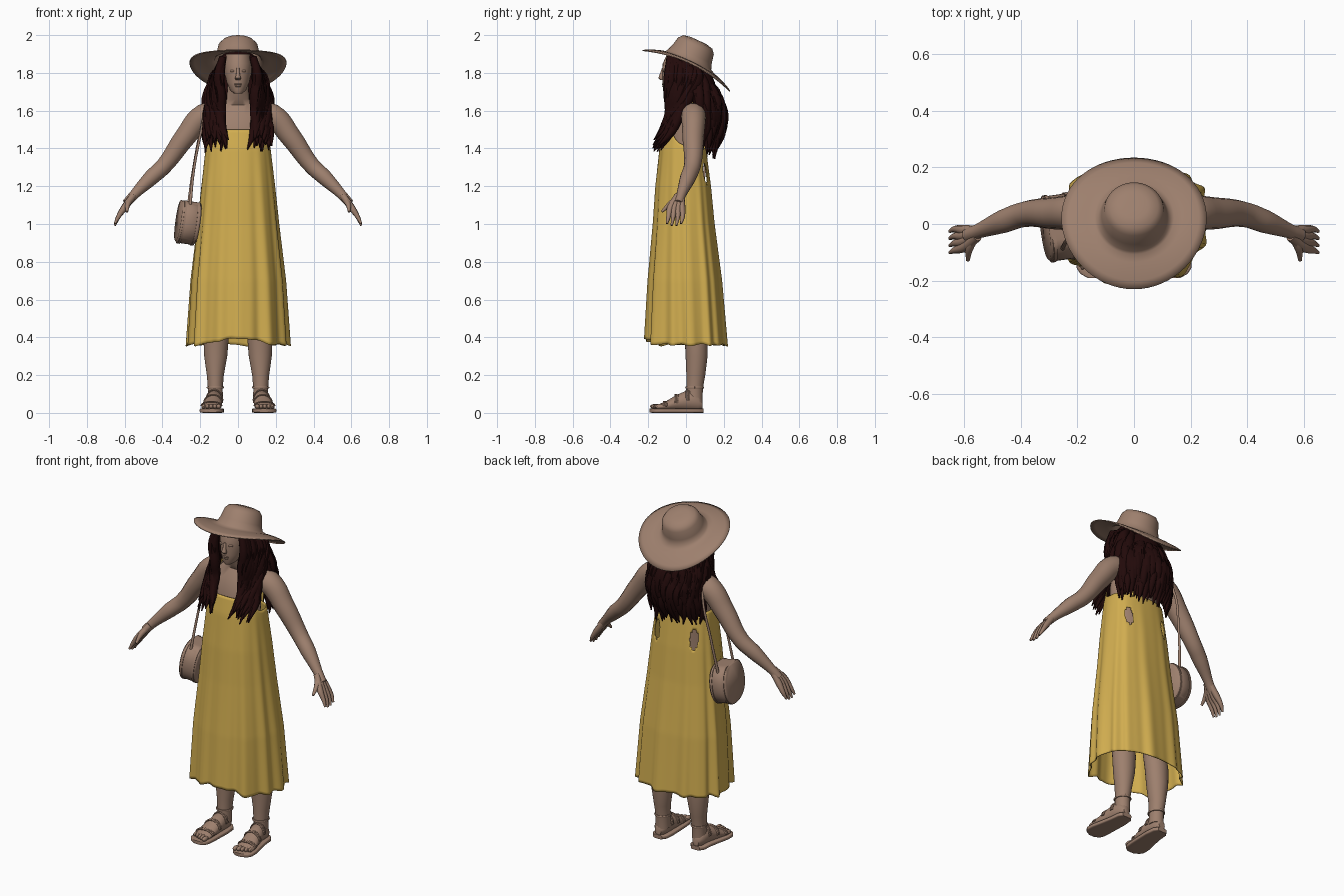
import bpy, bmesh, math, random
from math import sin, cos, pi, radians

random.seed(4)
cube = bpy.data.objects.get("Cube")
if cube:
    bpy.data.objects.remove(cube, do_unlink=True)


def material(name, rgb):
    m = bpy.data.materials.new(name)
    m.use_nodes = True
    m.diffuse_color = (*rgb, 1)
    for n in m.node_tree.nodes:
        if n.type == 'BSDF_PRINCIPLED':
            n.inputs["Base Color"].default_value = (*rgb, 1)
            n.inputs["Roughness"].default_value = 0.8
    return m


TAN = material("warm_tan", (.34, .215, .155))
YELLOW = material("dress_yellow", (.64, .42, .08))
DARK = material("dark_brown_hair", (.016, .003, .003))


def finish(name, mesh, mat, angle=50):
    ob = bpy.data.objects.new(name, mesh)
    bpy.context.collection.objects.link(ob)
    mesh.materials.clear()
    mesh.materials.append(mat)
    bpy.ops.object.select_all(action='DESELECT')
    ob.select_set(True)
    bpy.context.view_layer.objects.active = ob
    bpy.ops.object.shade_smooth_by_angle(angle=radians(angle))
    return ob


def skin_rows(name, rows, mat, caps=(0, -1), angle=50, skip=None):
    """Bridge closed rows of points into one surface, leaving out skipped faces."""
    bm = bmesh.new()
    vs = [[bm.verts.new(p) for p in row] for row in rows]
    n = len(rows[0])
    for r0, r1 in zip(vs, vs[1:]):
        for i in range(n):
            j = (i + 1) % n
            if not (skip and skip(r0[i].co)):
                bm.faces.new((r0[i], r0[j], r1[j], r1[i]))
    for c in caps:
        bm.faces.new(vs[c])
    bmesh.ops.recalc_face_normals(bm, faces=bm.faces)
    mesh = bpy.data.meshes.new(name)
    bm.to_mesh(mesh)
    bm.free()
    return finish(name, mesh, mat, angle)


def power_of(v, e):
    return math.copysign(abs(v) ** e, v)


def loft(name, rings, mat, axis='z', power=2, n=28, side=1):
    """Rings are (x, y, z, half width, half height) across the axis."""
    rows = []
    for x, y, z, a, b in rings:
        row = []
        for k in range(n):
            t = 2 * pi * k / n
            u, v = a * power_of(cos(t), 2 / power), b * power_of(sin(t), 2 / power)
            d = {'x': (0, u, v), 'y': (u, 0, v), 'z': (u, v, 0)}[axis]
            row.append((side * (x + d[0]), y + d[1], z + d[2]))
        rows.append(row)
    return skin_rows(name, rows, mat)


def tubes(name, paths, mat, side=1, sides=2):
    """Smooth round tubes through (x, y, z, radius) points."""
    cu = bpy.data.curves.new(name, 'CURVE')
    cu.dimensions = '3D'
    cu.bevel_depth, cu.bevel_resolution = 1, sides
    cu.resolution_u, cu.use_fill_caps = 5, True
    for path in paths:
        sp = cu.splines.new('BEZIER')
        sp.bezier_points.add(len(path) - 1)
        for bp, (x, y, z, r) in zip(sp.bezier_points, path):
            bp.co, bp.radius = (side * x, y, z), r
            bp.handle_left_type = bp.handle_right_type = 'AUTO'
    tmp = bpy.data.objects.new(name + "_path", cu)
    bpy.context.collection.objects.link(tmp)
    dg = bpy.context.evaluated_depsgraph_get()
    mesh = bpy.data.meshes.new_from_object(tmp.evaluated_get(dg))
    bpy.data.objects.remove(tmp, do_unlink=True)
    return finish(name, mesh, mat, 60)


def ball(name, loc, size, mat):
    bm = bmesh.new()
    bmesh.ops.create_uvsphere(bm, u_segments=20, v_segments=12, radius=1)
    for v in bm.verts:
        v.co = [c + s * p for c, s, p in zip(loc, size, v.co)]
    mesh = bpy.data.meshes.new(name)
    bm.to_mesh(mesh)
    bm.free()
    return finish(name, mesh, mat)


# Body and head
loft("torso", [(0, 0, 1.0, .14, .085), (0, 0, 1.2, .13, .08), (0, -.01, 1.4, .145, .09),
               (0, -.005, 1.5, .15, .088), (0, .015, 1.58, .15, .078), (0, .03, 1.63, .11, .06),
               (0, .01, 1.66, .06, .06), (0, -.02, 1.76, .052, .055)], TAN)
loft("head", [(0, -.09, 1.69, .02, .024), (0, -.075, 1.705, .04, .046), (0, -.05, 1.75, .06, .075),
              (0, -.035, 1.8, .071, .091), (0, -.03, 1.85, .074, .093), (0, -.02, 1.9, .064, .08)], TAN)
loft("nose", [(0, -.122, 1.825, .007, .006), (0, -.13, 1.79, .01, .01),
              (0, -.132, 1.772, .016, .014), (0, -.128, 1.763, .012, .008)], TAN, n=16)
ball("upper_lip", (0, -.119, 1.74), (.022, .009, .006), TAN)
ball("lower_lip", (0, -.117, 1.73), (.019, .009, .006), TAN)

for s, word in ((1, "left_"), (-1, "right_")):
    ball(word + "eye", (s * .03, -.112, 1.81), (.013, .011, .007), TAN)
    # Arm and hand
    tubes(word + "arm", [[(.12, .038, 1.58, .058), (.18, .04, 1.572, .066), (.28, .038, 1.46, .057),
                          (.39, .034, 1.31, .045), (.46, .01, 1.245, .042),
                          (.55, -.025, 1.155, .026), (.59, -.04, 1.11, .024)]], TAN, s, 5)
    fingers = [[(.555, -.025 - .006 * i, 1.15, .019), (.605, -.021 - .021 * i, 1.082, .018),
                (.634, -.018 - .025 * i, 1.037, .012),
                (.652, -.026 - .025 * i, 1.002 - .01 * (i in (1, 2)), .006)] for i in range(4)]
    thumb = [(.56, -.04, 1.14, .018), (.583, -.085, 1.105, .015), (.588, -.128, 1.065, .007)]
    tubes(word + "hand", fingers + [thumb], TAN, s)
    # Leg, foot and sandal
    loft(word + "leg", [(.12, .045, .06, .04, .043), (.12, .046, .13, .039, .043), (.12, .052, .2, .045, .05),
                        (.118, .056, .3, .061, .058), (.116, .054, .4, .067, .061),
                        (.11, .035, .55, .064, .062), (.1, .01, .9, .085, .088)], TAN, side=s)
    foot = [(.125, .088, .045, .02, .025), (.125, .065, .055, .038, .045), (.125, .01, .065, .043, .056),
            (.132, -.05, .052, .048, .043), (.14, -.11, .036, .054, .023), (.142, -.15, .03, .052, .014)]
    loft(word + "foot", foot, TAN, 'y', side=s)
    for i in range(5):
        ball(word + "toe", (s * (.102 + .02 * i), -.166 + .007 * i, .034),
             (.013 - .001 * i, .024, .013), TAN)
    loft(word + "sandal_sole", [(x, y * 1.04, .012, a + .009, .012) for x, y, z, a, b in foot]
         + [(.14, -.176, .012, .05, .012), (.137, -.192, .012, .025, .01)], TAN, 'y', 5, side=s)
    straps = []
    for x, y, z, a, b in foot[2:5]:
        straps += [[(x + (a + .001) * cos(pi * k / 8), y + d, z + (b + .001) * sin(pi * k / 8), .0045)
                    for k in range(9)] for d in (-.007, 0, .007)]
    straps.append([(.12 + .041 * cos(pi * k / 8), .046 + .045 * sin(pi * k / 8), .135, .006)
                   for k in range(17)])
    tubes(word + "sandal_straps", straps, TAN, s, 1)
    tubes(word + "dress_strap", [[(.11, -.098, 1.47, .008), (.12, -.05, 1.58, .008), (.11, .02, 1.645, .008),
                                  (.1, .085, 1.58, .008), (.09, .1, 1.4, .008)]], YELLOW, s)

# Dress: flared sheet with folds that deepen toward the hem
# each entry: height, half width, front depth, back depth
shape = [(.3, .272, .222, .218), (.7, .247, .2, .186), (1.0, .214, .174, .149),
         (1.2, .194, .161, .131), (1.4, .172, .14, .106), (1.55, .145, .108, .08)]


def dress_size(z):
    for lo, hi in zip(shape, shape[1:]):
        if z <= hi[0]:
            f = (z - lo[0]) / (hi[0] - lo[0])
            return [p + (q - p) * f for p, q in zip(lo[1:], hi[1:])]


def cutout(co):
    return co.y > 0 and ((abs(co.x) - .122) / .022) ** 2 + ((co.z - 1.258) / .056) ** 2 < 1


ROWS, COLS = 64, 180
rows = []
for r in range(ROWS + 1):
    row = []
    for k in range(COLS):
        t = 2 * pi * k / COLS
        f = r / ROWS
        front = max(0, -sin(t))
        pleat = (cos(13 * t + .8 * sin(2 * t)) + .6 * cos(8 * t + 1) + .4 * cos(21 * t + 2)) / 1.5
        top = 1.42 + .08 * min(1, front * 1.7) ** 2
        hem = .36 + .035 * front ** 8 - .006 * pleat
        z = hem + (top - hem) * f
        w, yf, yb = dress_size(z)
        fold = 1 + .045 * (1 - f) ** .75 * pleat
        mid = .04 * (1 - f)
        bulge = .92 - .1 * f
        x = w * power_of(cos(t), bulge) * fold
        y = mid + (yb - mid if sin(t) > 0 else yf + mid) * power_of(sin(t), bulge) * fold
        row.append((x, y, z))
    rows.append(row)
dress = skin_rows("dress", rows, YELLOW, caps=(), angle=60, skip=cutout)
dress.modifiers.new("cloth", 'SOLIDIFY').thickness = .005

# Hair: solid core and scalp with wavy locks over them
ball("hair_core", (0, .075, 1.67), (.13, .09, .16), DARK)
ball("scalp", (0, .01, 1.855), (.104, .1, .065), DARK)


def lock(points, r):
    ph = random.uniform(0, 6)
    out = []
    for i, (x, y, z) in enumerate(points):
        wob = .01 * (i > 0)
        out.append((x + wob * sin(ph + 2.1 * i), y + wob * cos(ph + 1.7 * i), z,
                    r * (.75, 1, 1.05, 1, .85, .12)[i]))
    return out


back = []
for k in range(36):
    th = radians(-82 + 164 * k / 35)
    sx, cy = sin(th), cos(th)
    end = 1.34 + random.uniform(-.02, .05) + .04 * abs(sx)
    ring = [(.085, .03, .08, 1.86 - .11 * cy), (.135, .03, .118, 1.77 - .07 * cy),
            (.16, .035, .14, 1.67 - .03 * cy), (.168, .045, .148, 1.56),
            (.17, .055, .125, (1.56 + end) / 2), (.165, .06, .095, end)]
    back.append(lock([(a * sx, c + b * cy, z) for a, c, b, z in ring], .026))
tubes("back_hair", back, DARK, 1, 1)
for s, word in ((1, "left_"), (-1, "right_")):
    locks = []
    for k in range(18):
        u = k / 17
        end = 1.41 + random.uniform(-.03, .05)
        locks.append(lock([(.08 + .015 * u, -.085 + .14 * u, 1.885 - .06 * u),
                           (.096 + .027 * u, -.09 + .15 * u, 1.78),
                           (.098 + .05 * u, -.085 + .11 * u, 1.68), (.088 + .07 * u, -.09 + .055 * u, 1.58),
                           (.075 + .088 * u, -.125 + .045 * u, (1.58 + end) / 2),
                           (.06 + .12 * u, -.175 + .02 * u + .03 * random.random(), end)], .026))
    tubes(word + "front_hair", locks, DARK, s, 1)

# Sun hat: revolved crown and brim, sides curled up, tilted back
profile = [(.02, .171), (.05, .17), (.085, .162), (.104, .14), (.115, .09), (.127, .058),
           (.142, .047), (.17, .039), (.2, .028), (.23, .015), (.257, 0)]
hat_rows = [[(r * cos(2 * pi * k / 64), r * sin(2 * pi * k / 64) - .009 * (h > .05),
              h + .045 * cos(2 * pi * k / 64) ** 2 * max(0, (r - .12) / .137))
             for k in range(64)] for r, h in profile]
hat = skin_rows("sun_hat", hat_rows, TAN, caps=(0,))
hat.modifiers.new("felt", 'SOLIDIFY').thickness = .006
hat.location, hat.rotation_euler = (0, .002, 1.813), (radians(-25), 0, 0)

# Round shoulder bag with flattened top, rims and strap
pieces = [loft("bag_body", [(-.052, 0, 0, .108, .108), (-.044, 0, 0, .116, .118),
                            (.044, 0, 0, .116, .118), (.052, 0, 0, .108, .108)], TAN, 'x', 2.3, 40)]
for x in (-.036, .036):
    pieces.append(loft("bag_rim", [(x - .006, 0, 0, .12, .122), (x + .006, 0, 0, .12, .122)],
                       TAN, 'x', 2.3, 40))
for ob in pieces:
    for v in ob.data.vertices:
        v.co.z = min(v.co.z, .108)
    ob.location = (-.265, -.012, 1.012)
    ob.rotation_euler = (0, radians(8), radians(8))
tubes("bag_strap", [[(-.255, -.09, 1.08, .008), (-.235, -.055, 1.28, .007), (-.2, -.035, 1.47, .007),
                     (-.165, 0, 1.63, .007), (-.155, .05, 1.648, .007), (-.185, .107, 1.55, .007),
                     (-.235, .1, 1.3, .007), (-.265, .07, 1.08, .008)]], TAN)
